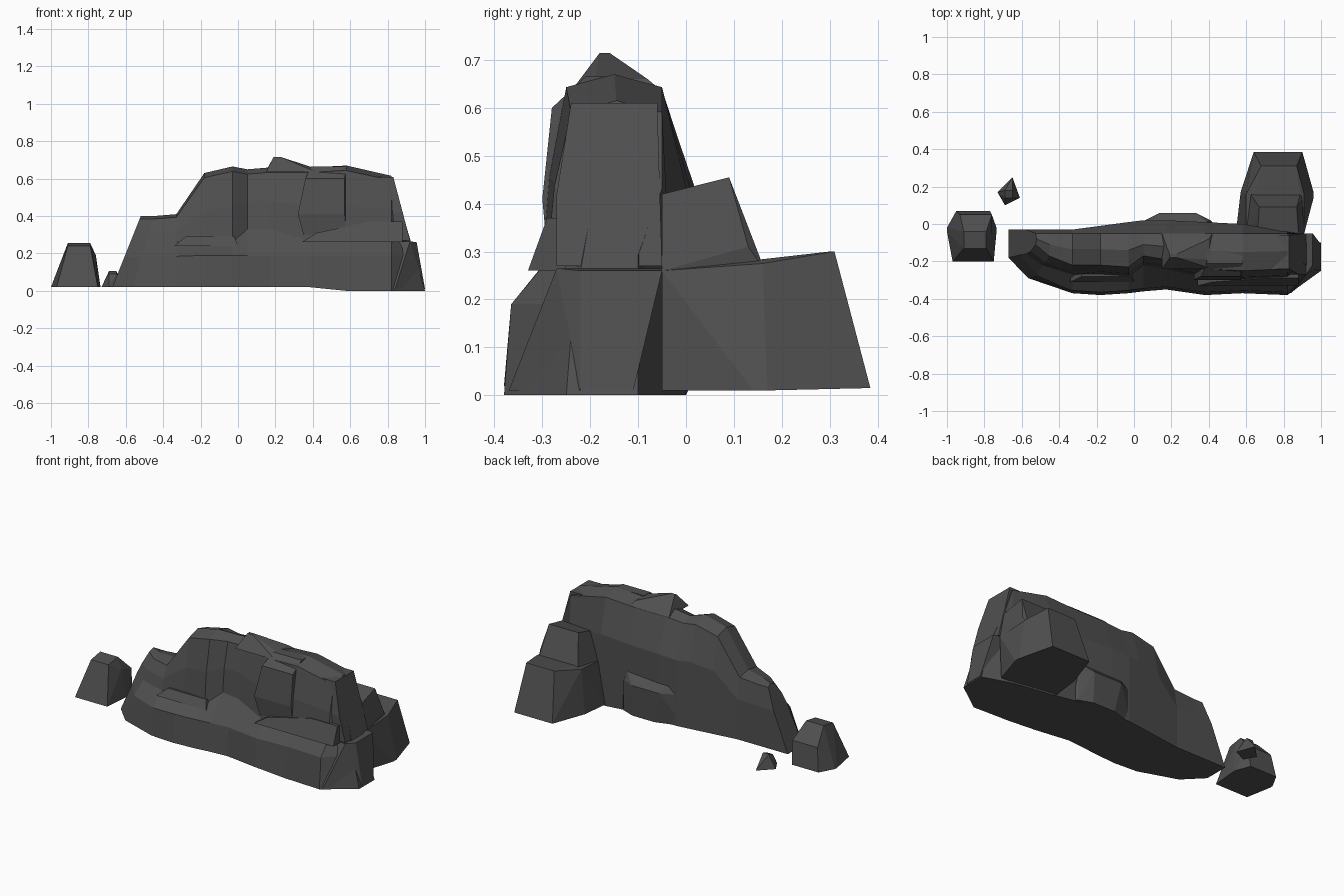
import bpy, bmesh

default_cube = bpy.data.objects.get("Cube")
if default_cube:
    bpy.data.objects.remove(default_cube, do_unlink=True)

grey = 0.08
stone = bpy.data.materials.new("dark grey stone")
stone.use_nodes = True
stone.diffuse_color = (grey, grey, grey, 1)
shader = stone.node_tree.nodes["Principled BSDF"]
shader.inputs["Base Color"].default_value = stone.diffuse_color
shader.inputs["Roughness"].default_value = 0.9


def finish(name, bm):
    """Turn a bmesh into a flat-shaded stone object."""
    bmesh.ops.recalc_face_normals(bm, faces=bm.faces[:])
    mesh = bpy.data.meshes.new(name)
    bm.to_mesh(mesh)
    bm.free()
    mesh.materials.append(stone)
    rock = bpy.data.objects.new(name, mesh)
    bpy.context.collection.objects.link(rock)


def layer(left, right, front, back, z, tilt=0.0, skew=0.0):
    """Four corners of one level; tilt lifts the back, skew shifts it inwards."""
    return [(left, front, z), (right, front, z),
            (left + skew, back, z + tilt), (right - skew, back, z + tilt)]


def rock(name, *layers):
    """Faceted rock: the convex hull of stacked layers."""
    bm = bmesh.new()
    for corners in layers:
        for corner in corners:
            bm.verts.new(corner)
    bmesh.ops.convex_hull(bm, input=bm.verts[:])
    loose = [vert for vert in bm.verts if not vert.link_faces]
    bmesh.ops.delete(bm, geom=loose, context="VERTS")
    bmesh.ops.dissolve_limit(bm, angle_limit=0.09, verts=bm.verts[:], edges=bm.edges[:])
    finish(name, bm)


def ridge_section(x, crest, front, cliff, back, ledge=0.26, lean=0.0):
    """Cross-section at x: sloping plinth, cliff, blunt top and leaning back."""
    floor = 0.02 if x < 0.4 else 0.0
    lip = min(0.19, crest * 0.45)
    brow = crest * 0.96
    brow_front = cliff + 0.05
    brow_back = -0.05
    profile = [
        (front, floor),
        (front + 0.015, lip),
        (cliff, ledge),
        (cliff + 0.015, (ledge + brow) / 2),
        (brow_front, brow),
        ((brow_front + brow_back) / 2, crest),
        (brow_back, brow),
        (back, crest * 0.65),
        (back, floor),
    ]
    return [(x + lean * (1 - z / crest), y, z) for y, z in profile]


# Main ridge: a skin over sections from its left to its right end
sections = [
    ridge_section(x=-0.52, crest=0.4, front=-0.18, cliff=-0.16, back=-0.03, lean=-0.16),
    ridge_section(x=-0.45, crest=0.4, front=-0.29, cliff=-0.22, back=-0.03, lean=-0.12),
    ridge_section(x=-0.33, crest=0.41, front=-0.37, cliff=-0.27, back=-0.03),
    ridge_section(x=-0.18, crest=0.63, front=-0.38, cliff=-0.27, back=-0.01),
    ridge_section(x=-0.03, crest=0.665, front=-0.37, cliff=-0.28, back=0.01),
    ridge_section(x=0.05, crest=0.65, front=-0.36, cliff=-0.22, back=0.02, ledge=0.33),
    ridge_section(x=0.17, crest=0.66, front=-0.35, cliff=-0.24, back=0.02, ledge=0.33),
    ridge_section(x=0.38, crest=0.66, front=-0.38, cliff=-0.29, back=0.01, ledge=0.27),
    ridge_section(x=0.58, crest=0.67, front=-0.37, cliff=-0.3, back=0.0, ledge=0.27),
    ridge_section(x=0.82, crest=0.615, front=-0.38, cliff=-0.29, back=-0.04, ledge=0.28),
    ridge_section(x=0.87, crest=0.45, front=-0.25, cliff=-0.22, back=-0.1, lean=0.13),
]
bm = bmesh.new()
rings = [[bm.verts.new(point) for point in section] for section in sections]
for ring, following in zip(rings, rings[1:]):
    for i in range(len(ring)):
        bm.faces.new((ring[i - 1], ring[i], following[i], following[i - 1]))
for end in (rings[0], rings[-1]):
    bm.faces.new(end)
finish("main_ridge", bm)

# Peak behind the central recess
rock("peak",
     layer(left=0.15, right=0.42, front=-0.24, back=-0.05, z=0.635),
     layer(left=0.16, right=0.4, front=-0.19, back=-0.08, z=0.66),
     layer(left=0.19, right=0.23, front=-0.18, back=-0.16, z=0.715))

# Buttresses and shelves on the front cliff
rock("left_shelf",
     layer(left=-0.34, right=0.0, front=-0.31, back=-0.2, z=0.24),
     layer(left=-0.28, right=-0.02, front=-0.28, back=-0.2, z=0.29))
rock("middle_buttress",
     layer(left=0.35, right=0.58, front=-0.29, back=-0.15, z=0.3),
     layer(left=0.32, right=0.57, front=-0.3, back=-0.15, z=0.41),
     layer(left=0.36, right=0.57, front=-0.28, back=-0.15, z=0.6),
     layer(left=0.39, right=0.58, front=-0.21, back=-0.15, z=0.665))
rock("right_buttress",
     layer(left=0.63, right=0.92, front=-0.27, back=-0.05, z=0.27),
     layer(left=0.65, right=0.88, front=-0.27, back=-0.05, z=0.42),
     layer(left=0.61, right=0.83, front=-0.24, back=-0.06, z=0.61))
rock("right_shelf",
     layer(left=0.34, right=0.88, front=-0.33, back=-0.2, z=0.26),
     layer(left=0.42, right=0.88, front=-0.31, back=-0.2, z=0.31),
     layer(left=0.7, right=0.88, front=-0.29, back=-0.2, z=0.37))

# Shoulder at the right end
rock("right_shoulder",
     layer(left=0.8, right=1.0, front=-0.22, back=-0.11, z=0.01),
     layer(left=0.82, right=0.84, front=-0.37, back=-0.11, z=0.01),
     layer(left=0.8, right=0.955, front=-0.22, back=-0.05, z=0.26),
     layer(left=0.8, right=0.92, front=-0.27, back=-0.05, z=0.265))

# Low block against the back of the ridge
rock("back_block",
     layer(left=0.02, right=0.43, front=-0.02, back=0.0, z=0.02),
     layer(left=0.1, right=0.41, front=0.02, back=0.05, z=0.02, skew=0.08),
     layer(left=0.06, right=0.41, front=0.02, back=0.06, z=0.21, skew=0.08),
     layer(left=0.1, right=0.39, front=-0.04, back=0.01, z=0.26))

# Two-step spur running backwards
rock("spur_lower",
     layer(left=0.55, right=0.9, front=-0.05, back=0.0, z=0.01),
     layer(left=0.57, right=0.96, front=0.14, back=0.17, z=0.01),
     layer(left=0.64, right=0.9, front=0.37, back=0.385, z=0.015),
     layer(left=0.6, right=0.91, front=-0.05, back=0.16, z=0.26, tilt=0.015),
     layer(left=0.68, right=0.87, front=0.3, back=0.31, z=0.3))
rock("spur_upper",
     layer(left=0.6, right=0.91, front=-0.05, back=0.165, z=0.26, skew=0.02),
     layer(left=0.63, right=0.9, front=-0.02, back=0.13, z=0.31),
     layer(left=0.66, right=0.88, front=-0.05, back=0.09, z=0.42, tilt=0.035, skew=0.01))

# Loose stones beside the ridge
rock("boulder",
     layer(left=-0.97, right=-0.75, front=-0.2, back=0.07, z=0.02, skew=0.02),
     layer(left=-1.0, right=-0.735, front=-0.04, back=-0.02, z=0.02),
     layer(left=-0.93, right=-0.76, front=-0.05, back=0.05, z=0.19, tilt=-0.03),
     layer(left=-0.91, right=-0.79, front=-0.13, back=-0.04, z=0.24, tilt=0.015))
rock("pebble",
     [(-0.73, 0.17, 0.02), (-0.69, 0.1, 0.02), (-0.61, 0.14, 0.02), (-0.65, 0.25, 0.02)],
     layer(left=-0.69, right=-0.65, front=0.14, back=0.18, z=0.09, tilt=0.015))
